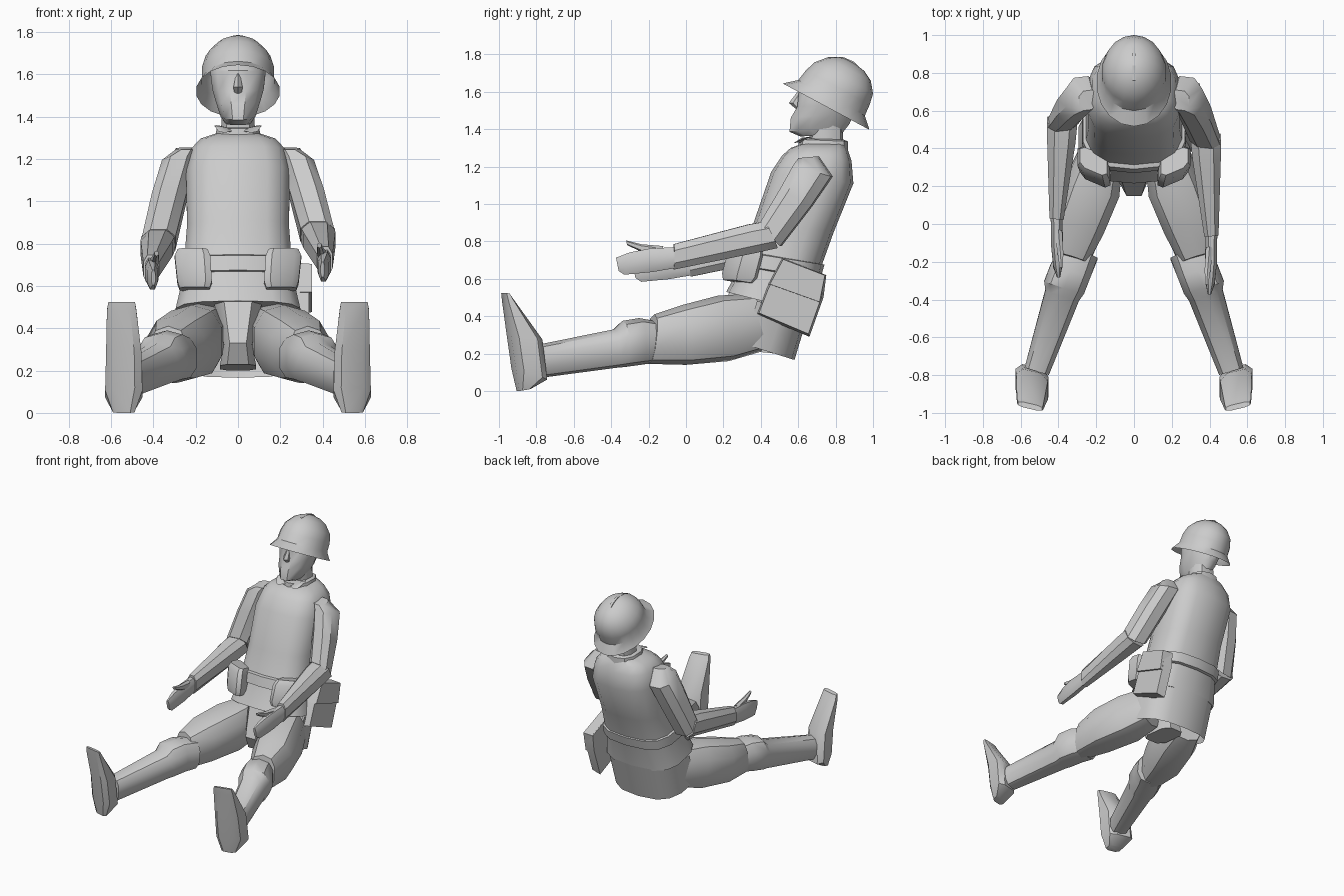
import bpy, bmesh, math
from mathutils import Vector


def finish(name, bm, angle=35):
    bmesh.ops.recalc_face_normals(bm, faces=bm.faces)
    me = bpy.data.meshes.new(name)
    bm.to_mesh(me)
    bm.free()
    ob = bpy.data.objects.new(name, me)
    bpy.context.collection.objects.link(ob)
    bpy.ops.object.select_all(action='DESELECT')
    ob.select_set(True)
    bpy.context.view_layer.objects.active = ob
    bpy.ops.object.shade_smooth_by_angle(angle=math.radians(angle))
    return ob


# Loft of rings; ring = (x, half width, (y, z) front/top edge, (y, z) back/bottom edge)
def loft(name, rings, n=10, p=0.8, yaw=0, side=1, shift=(0, 0), caps=(1, 1), span=(0, 1)):
    bm = bmesh.new()
    closed = span == (0, 1)
    count = n if closed else n + 1
    rows = []
    for x, w, a, b in rings:
        row = []
        for i in range(count):
            t = 2 * math.pi * (span[0] + (span[1] - span[0]) * i / n)
            if closed:
                t += math.pi / n
            c, s = math.cos(t), math.sin(t)
            c = math.copysign(abs(c) ** p, c)
            s = math.copysign(abs(s) ** p, s)
            row.append(bm.verts.new((
                side * (x + w * c * math.cos(yaw)),
                (a[0] + b[0]) / 2 + s * (b[0] - a[0]) / 2 + w * c * math.sin(yaw) + shift[0],
                (a[1] + b[1]) / 2 + s * (b[1] - a[1]) / 2 + shift[1])))
        rows.append(row)
    for r, q in zip(rows, rows[1:]):
        for i in range(count if closed else n):
            j = (i + 1) % count
            bm.faces.new((r[i], r[j], q[j], q[i]))
    if closed:
        for k, on in zip((0, -1), caps):
            if on:
                bm.faces.new(rows[k])
    return finish(name, bm)


# Flat outline in the y-z plane, extruded from x0 to x1
def prism(name, pts, x0, x1, shrink=1.0):
    bm = bmesh.new()
    cy = sum(q[0] for q in pts) / len(pts)
    cz = sum(q[1] for q in pts) / len(pts)
    lo = [bm.verts.new((x0, y, z)) for y, z in pts]
    hi = [bm.verts.new((x1, cy + (y - cy) * shrink, cz + (z - cz) * shrink)) for y, z in pts]
    bm.faces.new(lo)
    bm.faces.new(hi)
    for i in range(len(pts)):
        j = (i + 1) % len(pts)
        bm.faces.new((lo[i], lo[j], hi[j], hi[i]))
    return finish(name, bm, 20)


# Leaning torso, belt, coat tail and crotch
loft("torso", [
    (0, .30, (.215, .53), (.655, .42)), (0, .265, (.285, .66), (.70, .60)),
    (0, .245, (.365, .91), (.79, .85)), (0, .25, (.455, 1.17), (.895, 1.11)),
    (0, .225, (.515, 1.26), (.885, 1.23)), (0, .18, (.56, 1.30), (.865, 1.29)),
    (0, .10, (.63, 1.325), (.85, 1.32))], n=14, p=.7)
loft("belt", [
    (0, .265, (.30, .665), (.70, .60)), (0, .28, (.27, .675), (.72, .605)),
    (0, .275, (.29, .745), (.74, .675)), (0, .25, (.32, .75), (.72, .68))], n=14, p=.7)
loft("coat_tail", [
    (0, .295, (.10, .53), (.66, .43)), (0, .29, (.03, .34), (.58, .166))],
    n=8, p=.7, span=(0, .5))
loft("crotch", [
    (0, .12, (.23, .54), (.50, .47)), (0, .07, (.14, .33), (.46, .30)),
    (0, .09, (.19, .23), (.48, .20))], n=8, p=.6)

# Collar, neck, head and nose
loft("collar", [
    (0, .115, (.60, 1.30), (.865, 1.29)), (0, .105, (.605, 1.345), (.865, 1.335)),
    (0, .085, (.64, 1.35), (.84, 1.345))], n=10)
for s in (1, -1):
    loft("collar_flap", [
        (.03, .012, (.60, 1.33), (.64, 1.33)), (.065, .03, (.575, 1.325), (.64, 1.35)),
        (.10, .012, (.62, 1.355), (.68, 1.36))], n=6, side=s)
loft("neck", [
    (0, .085, (.66, 1.28), (.84, 1.28)), (0, .08, (.66, 1.40), (.84, 1.45))], n=10)
loft("head", [
    (0, .06, (.61, 1.36), (.84, 1.38)), (0, .085, (.548, 1.385), (.88, 1.43)),
    (0, .108, (.555, 1.46), (.905, 1.49)), (0, .125, (.59, 1.52), (.92, 1.54)),
    (0, .135, (.60, 1.62), (.92, 1.60)), (0, .10, (.68, 1.70), (.88, 1.68))], n=12, p=.9)
loft("nose", [
    (0, .01, (.60, 1.605), (.66, 1.605)), (0, .025, (.55, 1.54), (.64, 1.54)),
    (0, .02, (.585, 1.51), (.64, 1.51))], n=6, p=1)

# Tilted helmet with brim and crest
axis, fwd, base = Vector((.47, .88)), Vector((.88, -.47)), Vector((.75, 1.52))
loft("helmet", [
    (0, w, tuple(base + axis * h - fwd * f), tuple(base + axis * h + fwd * b))
    for h, w, f, b in [(0, .20, .265, .262), (.055, .172, .20, .205), (.12, .172, .188, .20),
                       (.18, .155, .168, .188), (.235, .11, .12, .145), (.265, .06, .07, .09),
                       (.275, .015, .03, .03)]],
    n=18, p=1, caps=(0, 1))
prism("helmet_crest", [(.73, 1.76), (.76, 1.785), (.84, 1.786), (.90, 1.76), (.945, 1.715),
                       (.88, 1.71)], -.009, .009)

# Arms: the -x arm is bent a little lower and further back
for s, (dy, dz) in ((1, (0, 0)), (-1, (.09, -.038))):
    loft("upper_arm", [
        (.245, .05, (.60, 1.245), (.71, 1.255)), (.28, .085, (.575, 1.215), (.785, 1.145)),
        (.325, .088, (.50 + dy * .4, 1.08 + dz * .4), (.68 + dy * .4, .99 + dz * .4)),
        (.375, .085, (.40 + dy, .91 + dz), (.51 + dy, .77 + dz))], n=8, side=s, yaw=-.12)
    loft("forearm", [
        (.38, .085, (.42 + dy, .91 + dz), (.49 + dy, .76 + dz)),
        (.385, .08, (.33 + dy, .895 + dz), (.38 + dy, .735 + dz)),
        (.41, .04, (-.065 + dy, .79 + dz), (-.065 + dy, .645 + dz))],
        n=8, side=s, yaw=.08)
    loft("hand", [
        (.41, .033, (-.03, .775), (-.05, .655)), (.408, .034, (-.20, .765), (-.18, .632)),
        (.404, .025, (-.30, .745), (-.33, .618)), (.40, .01, (-.375, .715), (-.36, .64))],
        n=8, side=s, shift=(dy, dz))
    loft("thumb", [
        (.40, .022, (-.12, .775), (-.15, .71)), (.39, .018, (-.24, .785), (-.24, .745)),
        (.385, .01, (-.32, .805), (-.315, .78))], n=6, side=s, shift=(dy, dz))

# Legs, boots and belt pouches, mirrored
for s in (1, -1):
    loft("thigh", [
        (.17, .12, (.35, .52), (.40, .21)), (.22, .155, (.17, .51), (.23, .16)),
        (.295, .145, (-.02, .46), (0, .14)), (.33, .095, (-.17, .41), (-.20, .145))],
        n=10, side=s, yaw=.3)
    loft("lower_leg", [
        (.29, .105, (-.14, .37), (-.17, .15)), (.335, .115, (-.25, .39), (-.24, .14)),
        (.37, .115, (-.34, .375), (-.33, .128)), (.38, .097, (-.385, .33), (-.365, .125)),
        (.515, .07, (-.78, .25), (-.78, .07))], n=10, side=s, yaw=.3)
    loft("boot", [
        (.54, .055, (-.90, 0), (-.835, .012)), (.54, .095, (-.925, .12), (-.75, .06)),
        (.54, .09, (-.95, .29), (-.775, .275)), (.55, .075, (-.975, .48), (-.93, .49)),
        (.55, .068, (-.98, .525), (-.95, .52))], n=8, p=.6, side=s, yaw=.23)
    loft("belt_pouch", [
        (.205, .08, (.215, .595), (.34, .575)), (.205, .092, (.212, .63), (.36, .60)),
        (.215, .095, (.245, .75), (.39, .72)), (.215, .08, (.275, .78), (.39, .755))],
        n=8, p=.5, side=s, yaw=.4)

# Side bag with flap, on the +x hip
bag = [(.515, .71), (.75, .62), (.735, .50), (.66, .29), (.376, .41), (.43, .55)]
prism("side_bag", bag, .265, .335, .93)
prism("bag_flap", [(.515, .71), (.75, .62), (.72, .47), (.44, .57)], .27, .35, .95)
